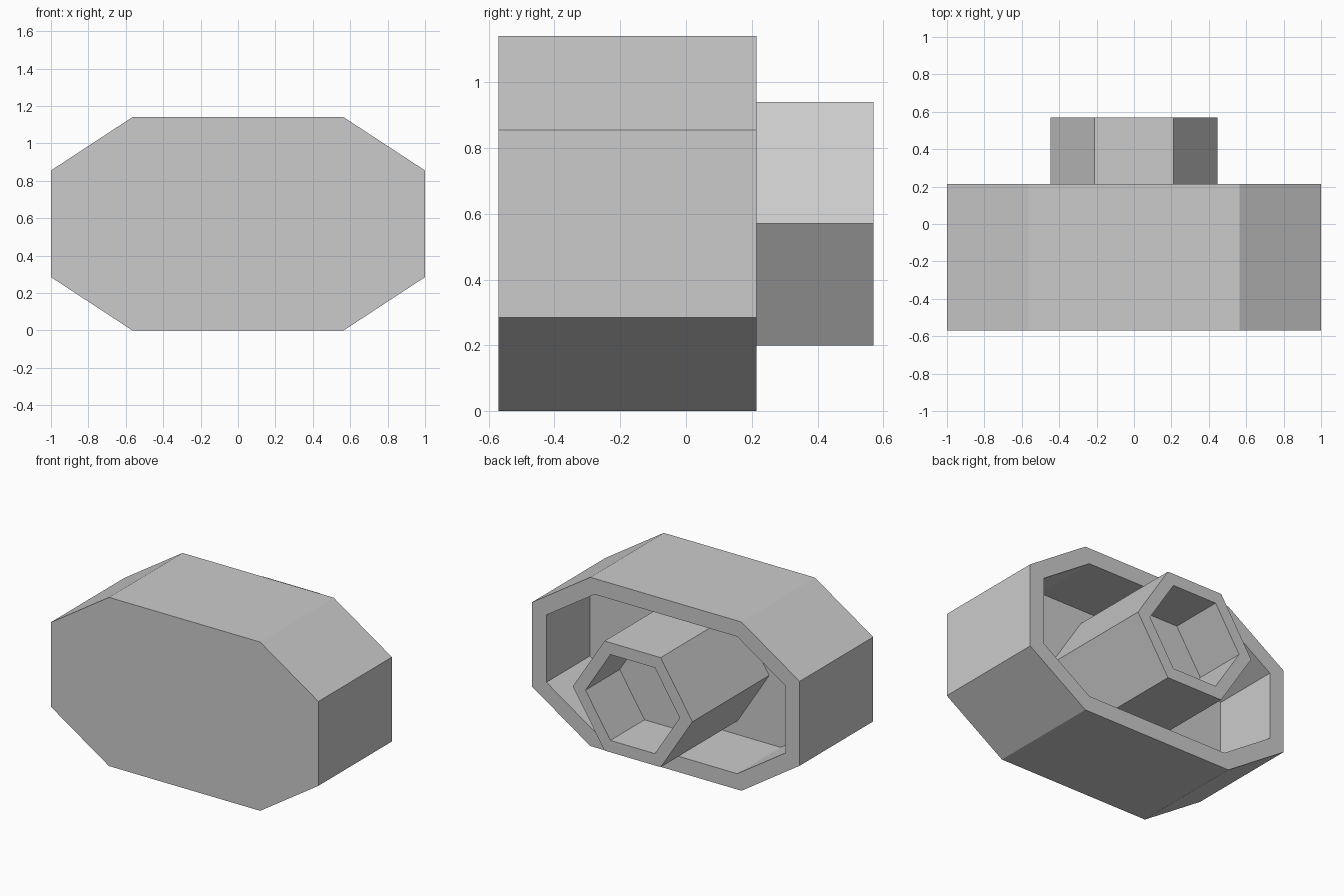
import bpy, bmesh
from mathutils import Vector

if "Cube" in bpy.data.objects:
    bpy.data.objects.remove(bpy.data.objects["Cube"])

CZ = 0.57  # height of the shared centre axis


def mirrored(quarter):
    """Full x/z outline from points running side -> top in the +x +z quarter."""
    right_top = [Vector(p) for p in quarter]
    left_top = [Vector((-p.x, p.y)) for p in reversed(right_top)]
    ring = right_top + left_top
    ring += [-p for p in ring]
    clean = []
    for p in ring:  # drop doubled points on the axes
        if not any((p - q).length < 1e-5 for q in clean):
            clean.append(p)
    return clean


def inset(ring, d):
    """Offset a counter-clockwise outline inwards by d."""
    out = []
    n = len(ring)
    for i, p in enumerate(ring):
        a = (p - ring[i - 1]).normalized()
        b = (ring[(i + 1) % n] - p).normalized()
        na, nb = Vector((-a.y, a.x)), Vector((-b.y, b.x))
        out.append(p + (na + nb) * d / (1 + na.dot(nb)))
    return out


def cup(name, outline, wall, y_base, y_rim, y_floor):
    """Solid prism along y with a recess opening to the back."""
    inner = inset(outline, wall)
    bm = bmesh.new()
    loops = [[bm.verts.new((p.x, y, CZ + p.y)) for p in ring]
             for ring, y in ((outline, y_base), (outline, y_rim),
                             (inner, y_rim), (inner, y_floor))]
    n = len(outline)
    for a, b in zip(loops, loops[1:]):
        for i in range(n):
            j = (i + 1) % n
            bm.faces.new((a[i], a[j], b[j], b[i]))
    bm.faces.new(loops[0])
    bm.faces.new(loops[-1])
    bmesh.ops.recalc_face_normals(bm, faces=bm.faces)
    mesh = bpy.data.meshes.new(name)
    bm.to_mesh(mesh)
    bm.free()
    obj = bpy.data.objects.new(name, mesh)
    bpy.context.collection.objects.link(obj)
    return obj


# Wide eight-sided housing, closed at the front, hollow at the back
cup("housing", mirrored([(1.0, 0.285), (0.565, 0.57)]), 0.107, -0.57, 0.215, -0.25)

# Six-sided socket rising from the housing floor
cup("socket", mirrored([(0.447, 0.0), (0.21, 0.37)]), 0.08, -0.26, 0.57, 0.205)
